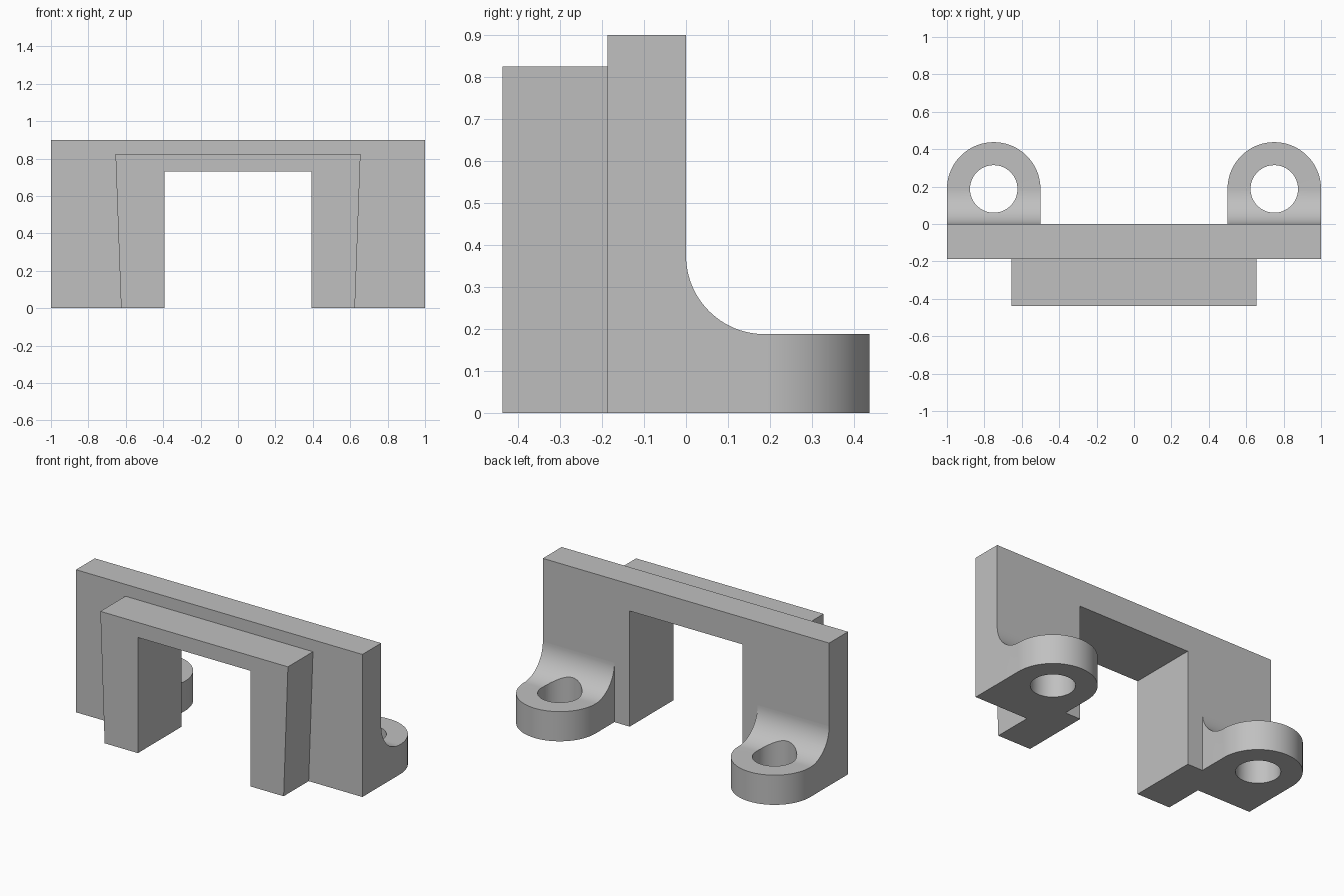
import bpy, bmesh
from math import pi, sin, cos, radians
from mathutils import Vector

if "Cube" in bpy.data.objects:
    bpy.data.objects.remove(bpy.data.objects["Cube"], do_unlink=True)

# One plain grey for the whole bracket
GREY = (0.53, 0.53, 0.53, 1)
grey = bpy.data.materials.new("plain_grey")
grey.use_nodes = True
grey.diffuse_color = GREY
bsdf = next(n for n in grey.node_tree.nodes if n.type == 'BSDF_PRINCIPLED')
bsdf.inputs["Base Color"].default_value = GREY

BACK_Y, PLATE_Y, FRONT_Y = 0.0, -0.1875, -0.4375
FOOT_X, FOOT_Y, FOOT_R, FOOT_H = 0.75, 0.1875, 0.25, 0.1875


def prism(name, points, axis, start, end):
    """Extrude a closed profile along an axis; points use the other two axes in order."""
    def place(p, depth):
        co = list(p)
        co.insert("xyz".index(axis), depth)
        return Vector(co)

    bm = bmesh.new()
    face = bm.faces.new([bm.verts.new(place(p, start)) for p in points])
    new = bmesh.ops.extrude_face_region(bm, geom=[face])["geom"]
    shift = place((0, 0), end - start)
    bmesh.ops.translate(bm, vec=shift, verts=[v for v in new if isinstance(v, bmesh.types.BMVert)])
    bmesh.ops.recalc_face_normals(bm, faces=bm.faces)
    mesh = bpy.data.meshes.new(name)
    bm.to_mesh(mesh)
    bm.free()
    mesh.materials.append(grey)
    obj = bpy.data.objects.new(name, mesh)
    bpy.context.collection.objects.link(obj)
    return obj


def arc(cx, cy, r, a0, a1, steps):
    angles = [radians(a0 + (a1 - a0) * i / steps) for i in range(steps + 1)]
    return [(cx + r * cos(a), cy + r * sin(a)) for a in angles]


def select_only(obj):
    bpy.ops.object.select_all(action='DESELECT')
    obj.select_set(True)
    bpy.context.view_layer.objects.active = obj


def boolean(obj, cutter, operation):
    mod = obj.modifiers.new(operation.title(), 'BOOLEAN')
    mod.operation, mod.solver, mod.object = operation, 'EXACT', cutter
    select_only(obj)
    bpy.ops.object.modifier_apply(modifier=mod.name)
    bpy.data.objects.remove(cutter, do_unlink=True)


def arch(name, bottom, top, height, y0, y1):
    """Upside-down U outline around the shared doorway opening."""
    inner, lintel = 0.393, 0.73
    half = [(inner, lintel), (inner, 0), (bottom, 0), (top, height)]
    outline = half + [(-x, z) for x, z in reversed(half)]
    return prism(name, outline, "y", y0, y1)


# Upright plate and the flared frame on its front
arch("back_plate", 1.0, 1.0, 0.9, PLATE_Y, BACK_Y)
arch("front_frame", 0.625, 0.655, 0.825, FRONT_Y, PLATE_Y)

# Rounded mounting feet with a fillet rising into the plate and a bolt hole
for side, name in ((1, "left_foot"), (-1, "right_foot")):
    cx = side * FOOT_X
    fillet = arc(FOOT_Y, 2 * FOOT_H, FOOT_H, 180, 270, 24)
    profile = [(BACK_Y, 0)] + fillet + [(0.6, FOOT_H), (0.6, 0)]
    foot = prism(name, profile, "x", cx - FOOT_R, cx + FOOT_R)

    plan = arc(cx, FOOT_Y, FOOT_R, 0, 180, 48)
    plan += [(cx - FOOT_R, -0.1), (cx + FOOT_R, -0.1)]
    boolean(foot, prism("plan_cutter", plan, "z", -0.1, 0.6), 'INTERSECT')

    hole = arc(cx, FOOT_Y, 0.127, 0, 360, 64)[:-1]
    boolean(foot, prism("hole_cutter", hole, "z", -0.1, 0.6), 'DIFFERENCE')

    select_only(foot)
    bpy.ops.object.shade_smooth_by_angle(angle=radians(30))
